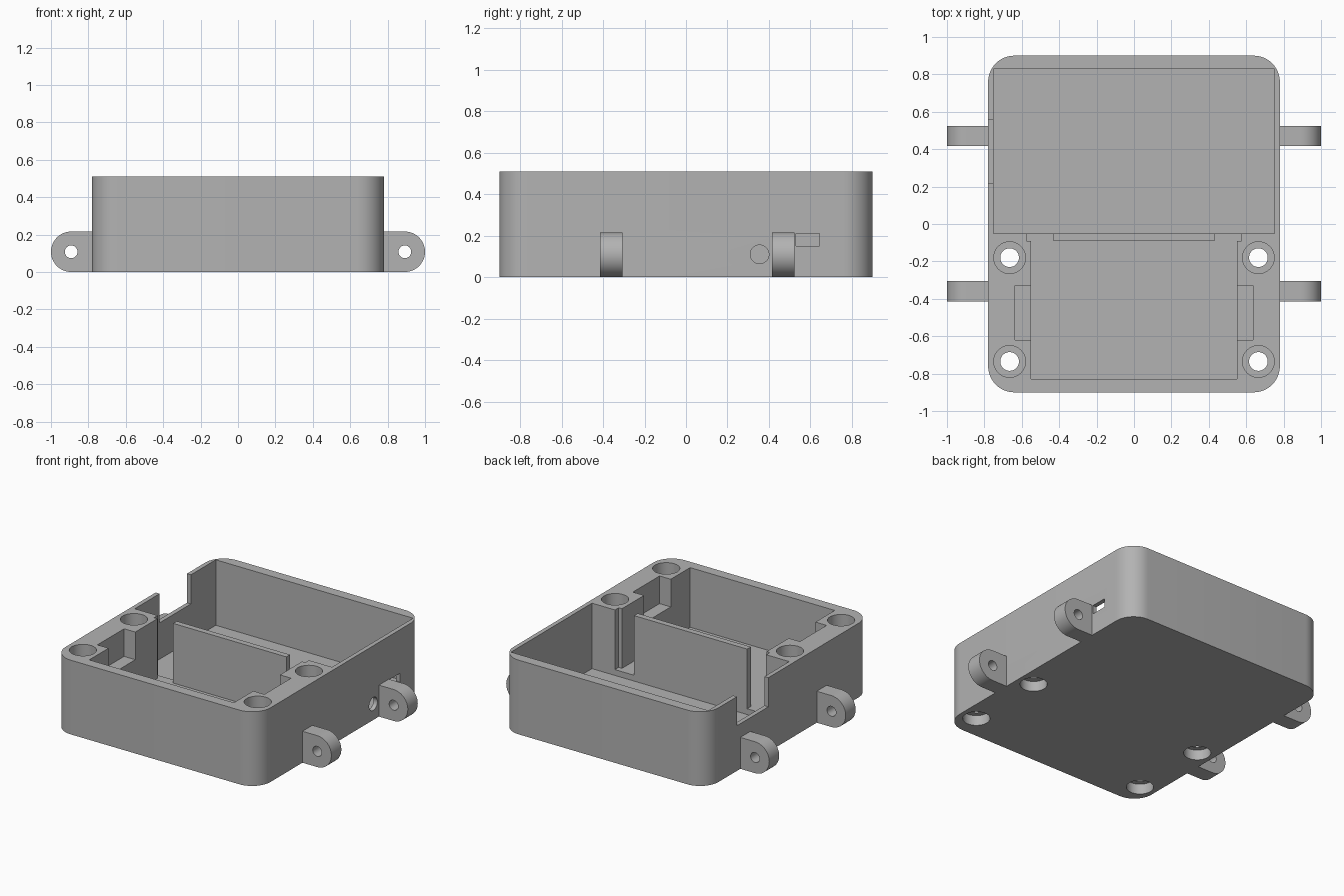
import bpy, bmesh
from math import sin, cos, pi, radians
from mathutils import Matrix, Vector

if "Cube" in bpy.data.objects:
    bpy.data.objects.remove(bpy.data.objects["Cube"], do_unlink=True)

grey = bpy.data.materials.new("mid grey plastic")
grey.use_nodes = True
grey.diffuse_color = (0.45, 0.45, 0.45, 1)
grey.node_tree.nodes["Principled BSDF"].inputs["Base Color"].default_value = grey.diffuse_color

WALL_X, WALL_Y, HEIGHT = 0.78, 0.9, 0.51
BACK_FLOOR, FRONT_FLOOR, LEDGE = 0.06, 0.1, 0.32
OVER = HEIGHT + 0.1


def arc(cx, cy, r, start, end, n):
    """Points along an arc, angles in degrees."""
    step = radians(end - start) / n
    return [(cx + r * cos(radians(start) + i * step),
             cy + r * sin(radians(start) + i * step)) for i in range(n + 1)]


def prism(name, outline, low, high, axis="z"):
    """Extrude a closed outline along an axis."""
    place = {"z": lambda a, b, c: (a, b, c),
             "y": lambda a, b, c: (a, c, b),
             "x": lambda a, b, c: (c, a, b)}[axis]
    bm = bmesh.new()
    face = bm.faces.new([bm.verts.new(place(a, b, low)) for a, b in outline])
    out = bmesh.ops.extrude_face_region(bm, geom=[face])
    shift = Vector(place(0, 0, high - low))
    bmesh.ops.translate(bm, vec=shift,
                        verts=[g for g in out["geom"] if isinstance(g, bmesh.types.BMVert)])
    bmesh.ops.recalc_face_normals(bm, faces=bm.faces)
    mesh = bpy.data.meshes.new(name)
    bm.to_mesh(mesh)
    bm.free()
    mesh.materials.append(grey)
    obj = bpy.data.objects.new(name, mesh)
    bpy.context.collection.objects.link(obj)
    return obj


def box(x0, x1, y0, y1, z0, z1):
    return prism("cutter", [(x0, y0), (x1, y0), (x1, y1), (x0, y1)], z0, z1)


def bore(a, b, r, low, high, axis="z"):
    return prism("cutter", arc(a, b, r, 0, 360, 40)[:-1], low, high, axis)


def carve(obj, cutters):
    """Subtract each cutter in turn and discard it."""
    bpy.context.view_layer.objects.active = obj
    for cutter in cutters:
        mod = obj.modifiers.new("cut", "BOOLEAN")
        mod.operation, mod.solver, mod.object = "DIFFERENCE", "EXACT", cutter
        bpy.ops.object.modifier_apply(modifier=mod.name)
        bpy.data.objects.remove(cutter, do_unlink=True)


def smooth(obj):
    bpy.ops.object.select_all(action="DESELECT")
    obj.select_set(True)
    bpy.context.view_layer.objects.active = obj
    bpy.ops.object.shade_smooth_by_angle(angle=radians(30))


# Rounded outer case
R = 0.14
cx, cy = WALL_X - R, WALL_Y - R
outline = (arc(cx, cy, R, 0, 90, 12) + arc(-cx, cy, R, 90, 180, 12)
           + arc(-cx, -cy, R, 180, 270, 12) + arc(cx, -cy, R, 270, 360, 12))
case = prism("case", outline, 0, HEIGHT)

# Front compartment outline, with the gaps at both ends of the divider
half = [(0.55, -0.83), (0.55, -0.09), (0.575, -0.09), (0.575, 0), (0.43, 0), (0.43, -0.09)]
front_outline = half + [(-x, y) for x, y in reversed(half)]

cutters = [
    box(-0.75, 0.75, -0.05, 0.83, BACK_FLOOR, OVER),
    prism("cutter", front_outline, FRONT_FLOOR, OVER),
    box(-0.635, 0.635, -0.62, -0.33, LEDGE, OVER),      # side pockets
    box(-0.9, -0.7, 0.22, 0.56, LEDGE - 0.01, OVER),    # notch in the wall
    box(0.7, 0.9, 0.53, 0.645, 0.15, 0.21),             # side slot
    bore(0.355, 0.11, 0.045, 0.7, 0.9, "x"),            # side cable hole
]
# Stepped screw holes
for x in (-0.665, 0.665):
    for y in (-0.735, -0.18):
        cutters += [bore(x, y, 0.05, -0.1, OVER),
                    bore(x, y, 0.085, -0.1, 0.07),
                    bore(x, y, 0.085, 0.13, OVER)]
carve(case, cutters)
smooth(case)

# Mounting lugs with rounded ends
LUG = 0.108
for side, label in ((1, "left"), (-1, "right")):
    for y, place in ((-0.36, "front"), (0.47, "back")):
        profile = [(0.765, 0)] + arc(1 - LUG, LUG, LUG, -90, 90, 24) + [(0.765, 2 * LUG)]
        profile = [(side * a, b) for a, b in profile]
        lug = prism(f"{place}_{label}_lug", profile, y - 0.054, y + 0.054, "y")
        carve(lug, [bore(side * (1 - LUG), LUG, 0.034, y - 0.2, y + 0.2, "y")])
        smooth(lug)
